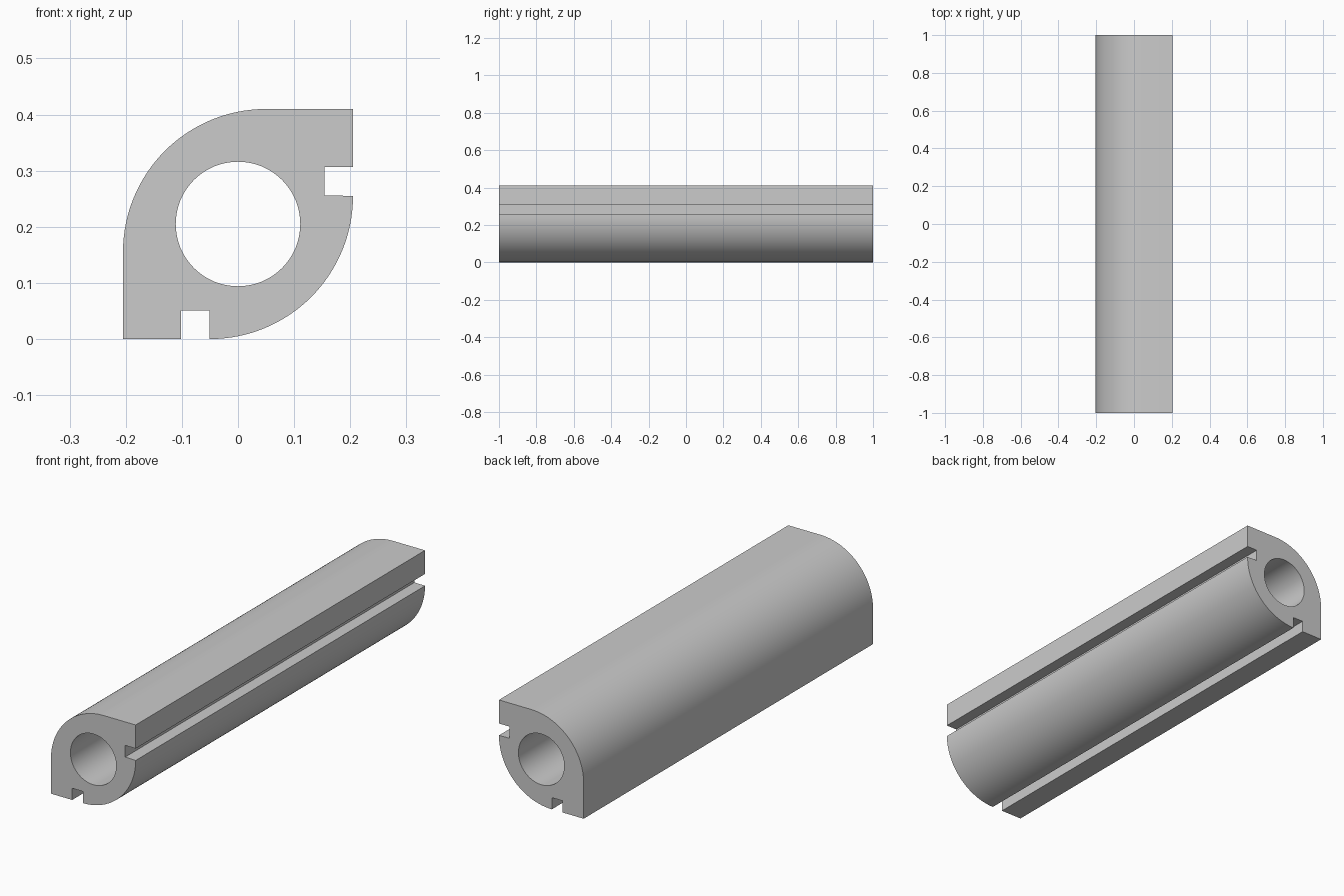
import bpy
import bmesh
import math

cube = bpy.data.objects.get("Cube")
if cube:
    bpy.data.objects.remove(cube, do_unlink=True)

HALF = 0.205          # half width of the square section
ROUND = 0.255         # radius of the two rounded corners
BORE = 0.111
SLOT = 0.051          # slot width and depth
LENGTH = 2.0
STEPS = 32


def arc(cx, cz, radius, start, end, steps):
    angles = [math.radians(start + (end - start) * i / steps) for i in range(steps + 1)]
    return [(cx + radius * math.cos(a), cz + radius * math.sin(a)) for a in angles]


# Half of the outline: sharp corner, slot, then rounded corner
offset = HALF - ROUND
half = [(-HALF, -HALF), (-2 * SLOT, -HALF), (-2 * SLOT, SLOT - HALF),
        (-SLOT, SLOT - HALF), (-SLOT, -HALF)]
half += arc(offset, -offset, ROUND, -90, 0, STEPS)[1:]

# The other half is the mirror image across the diagonal
top_corner = [(HALF, HALF)]
slot_side = [(-z, -x) for x, z in reversed(half[1:5])]
outline = half + slot_side[1:] + top_corner
outline += arc(-offset, offset, ROUND, 90, 180, STEPS)
bore = arc(0, 0, BORE, 0, 360, 2 * STEPS)[:-1]

# Flat section with its hole, extruded along the length
bm = bmesh.new()
edges = []
for loop in (outline, bore):
    verts = [bm.verts.new((x, -LENGTH / 2, z + HALF)) for x, z in loop]
    edges += [bm.edges.new((v, verts[i - 1])) for i, v in enumerate(verts)]
bmesh.ops.triangle_fill(bm, edges=edges, use_beauty=True)
result = bmesh.ops.extrude_face_region(bm, geom=bm.faces[:], use_keep_orig=True)
moved = [g for g in result["geom"] if isinstance(g, bmesh.types.BMVert)]
bmesh.ops.translate(bm, verts=moved, vec=(0, LENGTH, 0))
bmesh.ops.recalc_face_normals(bm, faces=bm.faces[:])
bmesh.ops.dissolve_limit(bm, angle_limit=0.01, verts=bm.verts[:], edges=bm.edges[:])

mesh = bpy.data.meshes.new("slotted_tube")
bm.to_mesh(mesh)
bm.free()
tube = bpy.data.objects.new("slotted_tube", mesh)
bpy.context.collection.objects.link(tube)

# Plain grey material
grey = bpy.data.materials.new("light_grey")
grey.use_nodes = True
colour = (0.6, 0.6, 0.6, 1)
grey.diffuse_color = colour
grey.node_tree.nodes["Principled BSDF"].inputs["Base Color"].default_value = colour
mesh.materials.append(grey)

# Smooth curves with sharp edges kept
bpy.ops.object.select_all(action="DESELECT")
tube.select_set(True)
bpy.context.view_layer.objects.active = tube
bpy.ops.object.shade_smooth_by_angle(angle=math.radians(30))
